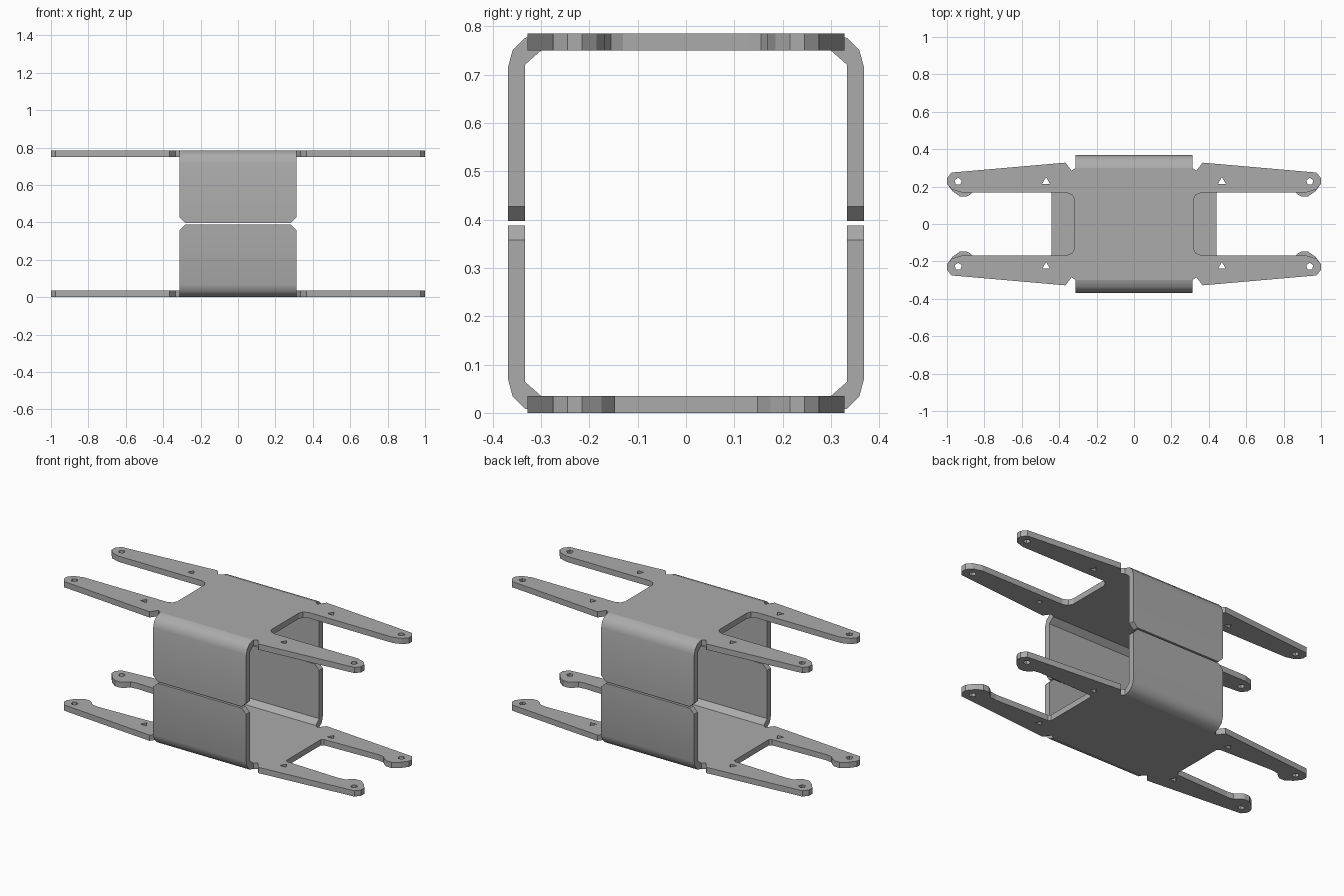
import bpy, bmesh, math
from mathutils import Vector

old = bpy.data.objects.get("Cube")
if old:
    bpy.data.objects.remove(old, do_unlink=True)

T = 0.035          # sheet thickness
HEIGHT = 0.785     # overall height
HALF_W = 0.313     # half width of the bent walls
BEND_Y = 0.30      # where the bend starts
WALL_Y = 0.368     # outer face of the walls
WALL_H = 0.388     # height of one wall

metal = bpy.data.materials.new("grey_metal")
metal.use_nodes = True
GREY = (0.41, 0.41, 0.41, 1)
metal.diffuse_color = GREY
metal.node_tree.nodes["Principled BSDF"].inputs["Base Color"].default_value = GREY


def finish(name, bm, flip, smooth=False):
    """Turn a bmesh into an object, upside down at the top if flipped."""
    if flip:
        for v in bm.verts:
            v.co.z = HEIGHT - v.co.z
    bmesh.ops.recalc_face_normals(bm, faces=bm.faces)
    me = bpy.data.meshes.new(name)
    bm.to_mesh(me)
    bm.free()
    me.materials.append(metal)
    ob = bpy.data.objects.new(name, me)
    bpy.context.collection.objects.link(ob)
    if smooth:
        bpy.ops.object.select_all(action='DESELECT')
        ob.select_set(True)
        bpy.context.view_layer.objects.active = ob
        bpy.ops.object.shade_smooth_by_angle(angle=math.radians(40))


def ring(x, y, sides, r):
    return [(x + r * math.sin(2 * math.pi * i / sides),
             y + r * math.cos(2 * math.pi * i / sides)) for i in range(sides)]


def plate(name, inner, flip):
    """Flat plate with four arms, mirrored from one quarter outline."""
    outer = [(1.0, 0.215), (1.0, 0.245), (0.976, 0.275), (0.366, 0.328),
             (0.334, 0.285), (HALF_W, BEND_Y)]
    q = inner + outer
    back = q + [(-x, y) for x, y in reversed(q)]
    loops = [back + [(x, -y) for x, y in reversed(back)]]
    # screw holes
    for sx in (1, -1):
        for sy in (1, -1):
            loops.append(ring(sx * 0.47, sy * 0.227, 3, 0.024))
            loops.append(ring(sx * 0.94, sy * 0.227, 5, 0.02))
    bm = bmesh.new()
    for loop in loops:
        vs = [bm.verts.new((x, y, 0)) for x, y in loop]
        for a, b in zip(vs, vs[1:] + vs[:1]):
            bm.edges.new((a, b))
    bmesh.ops.triangle_fill(bm, edges=bm.edges[:], use_beauty=True,
                            normal=(0, 0, 1))
    ext = bmesh.ops.extrude_face_region(bm, geom=bm.faces[:])
    for v in ext["geom"]:
        if isinstance(v, bmesh.types.BMVert):
            v.co.z += T
    finish(name, bm, flip)


def wall(name, side, flip):
    """Rounded bend and upright wall with clipped corners."""
    r = WALL_Y - BEND_Y
    start, end = Vector((BEND_Y, T)), Vector((WALL_Y - T, 0.064))
    rows = []      # outer point, inner point, half width
    for i in range(4):
        a = math.radians(30 * i)
        out = (BEND_Y + r * math.sin(a), r - r * math.cos(a))
        rows.append((out, start.lerp(end, i / 3), HALF_W))
    for z, w in ((WALL_H - 0.03, HALF_W), (WALL_H, HALF_W - 0.03)):
        rows.append(((WALL_Y, z), (WALL_Y - T, z), w))
    bm = bmesh.new()
    sections = []
    for o, n, w in rows:
        sections.append([bm.verts.new((x, side * p[0], p[1])) for x, p in
                         ((-w, o), (w, o), (w, n), (-w, n))])
    for a, b in zip(sections, sections[1:]):
        for i in range(4):
            j = (i + 1) % 4
            bm.faces.new((a[i], a[j], b[j], b[i]))
    bm.faces.new(sections[0])
    bm.faces.new(sections[-1])
    finish(name, bm, flip, smooth=True)


# lower arms end in small hooks, upper arms are plain with a deeper slot
lower_inner = [(0.441, 0.165), (0.455, 0.176), (0.81, 0.188), (0.85, 0.182),
               (0.875, 0.158), (0.895, 0.147), (0.93, 0.147), (0.97, 0.175)]
upper_inner = [(0.318, 0.13), (0.33, 0.155), (0.36, 0.168), (0.92, 0.168),
               (0.975, 0.185)]

for label, inner, flip in (("lower", lower_inner, False),
                           ("upper", upper_inner, True)):
    plate(label + "_plate", inner, flip)
    wall(label + "_front_wall", -1, flip)
    wall(label + "_back_wall", 1, flip)
